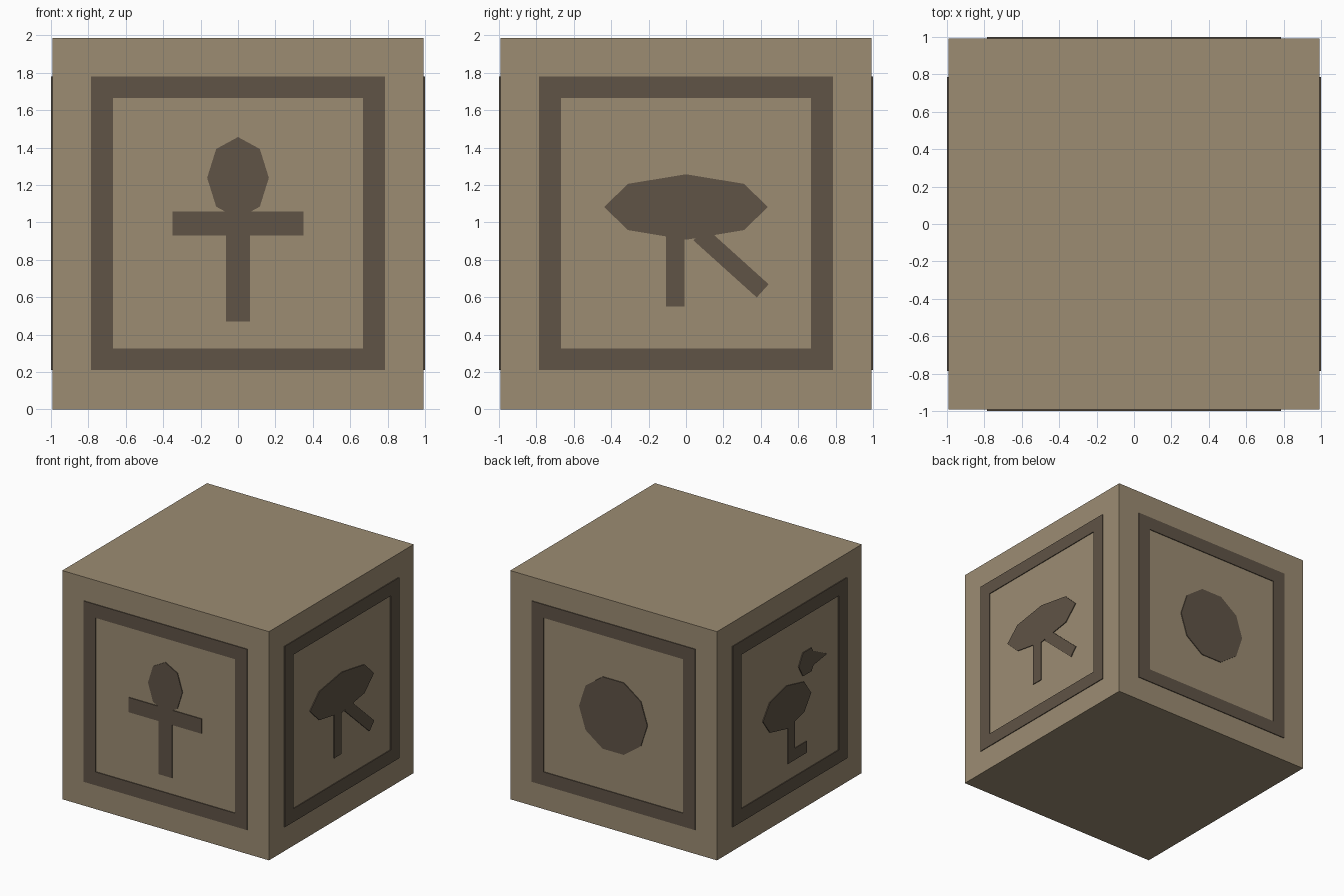
import bpy, bmesh
from math import cos, sin, pi, radians
from mathutils import Vector

if "Cube" in bpy.data.objects:
    bpy.data.objects.remove(bpy.data.objects["Cube"])

H = 0.993          # half size of the block
T = 0.007          # relief height of the carvings


def material(name, col):
    m = bpy.data.materials.new(name)
    m.diffuse_color = (*col, 1)
    m.use_nodes = True
    m.node_tree.nodes["Principled BSDF"].inputs["Base Color"].default_value = m.diffuse_color
    return m


STONE = material("stone", (0.333, 0.262, 0.171))
DARK = material("dark_relief", (0.115, 0.087, 0.061))

# Sideways direction and outward normal of each carved side
SIDES = {
    "front": (Vector((1, 0, 0)), Vector((0, -1, 0))),
    "right": (Vector((0, 1, 0)), Vector((1, 0, 0))),
    "back": (Vector((-1, 0, 0)), Vector((0, 1, 0))),
    "left": (Vector((0, -1, 0)), Vector((-1, 0, 0))),
}


def finish(name, bm, mat):
    bmesh.ops.recalc_face_normals(bm, faces=bm.faces[:])
    me = bpy.data.meshes.new(name)
    bm.to_mesh(me)
    bm.free()
    me.materials.append(mat)
    ob = bpy.data.objects.new(name, me)
    bpy.context.collection.objects.link(ob)
    return ob


def relief(name, side, polys):
    """Raise flat outlines, given as (sideways, z) points, from one side."""
    u, n = SIDES[side]
    bm = bmesh.new()
    cache = {}

    def vert(p):
        if p not in cache:
            cache[p] = bm.verts.new(u * p[0] + n * (H - T) + Vector((0, 0, p[1])))
        return cache[p]

    faces = [bm.faces.new([vert(p) for p in poly]) for poly in polys]
    bmesh.ops.recalc_face_normals(bm, faces=faces)
    ext = bmesh.ops.extrude_face_region(bm, geom=faces, use_keep_orig=True)
    moved = [g for g in ext["geom"] if isinstance(g, bmesh.types.BMVert)]
    bmesh.ops.translate(bm, verts=moved, vec=n * 2 * T)
    return finish(name, bm, DARK)


def oval(cx, cz, rx, rz, sides):
    return [(cx + rx * cos(2 * pi * i / sides), cz + rz * sin(2 * pi * i / sides))
            for i in range(sides)]


def bar(cx, cz, w, h, deg=0):
    c, s = cos(radians(deg)), sin(radians(deg))
    return [(cx + x * c - z * s, cz + x * s + z * c)
            for x, z in ((-w/2, -h/2), (w/2, -h/2), (w/2, h/2), (-w/2, h/2))]


# Block
bm = bmesh.new()
bmesh.ops.create_cube(bm, size=2 * H)
bmesh.ops.translate(bm, verts=bm.verts[:], vec=(0, 0, H))
finish("block", bm, STONE)

# Square border on every side
outer = bar(0, 0.995, 1.57, 1.57)
inner = bar(0, 0.995, 1.338, 1.338)
ring = [[outer[i], outer[(i + 1) % 4], inner[(i + 1) % 4], inner[i]] for i in range(4)]
for side in SIDES:
    relief(side + "_border", side, ring)

# Front: looped cross
relief("cross_loop", "front", [oval(0, 1.238, 0.165, 0.218, 8)])
relief("cross_arm", "front", [bar(0, 0.994, 0.70, 0.128)])
relief("cross_stem", "front", [bar(0, 0.734, 0.128, 0.53)])

# Right: stylised eye
relief("eye_oval", "right", [oval(0, 1.082, 0.438, 0.175, 8)])
relief("eye_drop", "right", [bar(-0.057, 0.75, 0.1, 0.40)])
relief("eye_tail", "right", [bar(0.241, 0.786, 0.455, 0.095, -42)])

# Back: sun disc
relief("sun_disc", "back", [oval(0, 0.992, 0.328, 0.328, 10)])

# Left: bird
relief("bird_body", "left", [oval(-0.04, 0.967, 0.331, 0.187, 8)])
relief("bird_head", "left", [oval(0.238, 1.254, 0.117, 0.117, 6)])
relief("bird_beak", "left", [[(0.51, 1.223), (0.30, 1.33), (0.30, 1.193)]])
relief("bird_leg", "left", [bar(0.02, 0.67, 0.097, 0.40)])
relief("bird_foot", "left", [bar(0.103, 0.52, 0.262, 0.1)])
